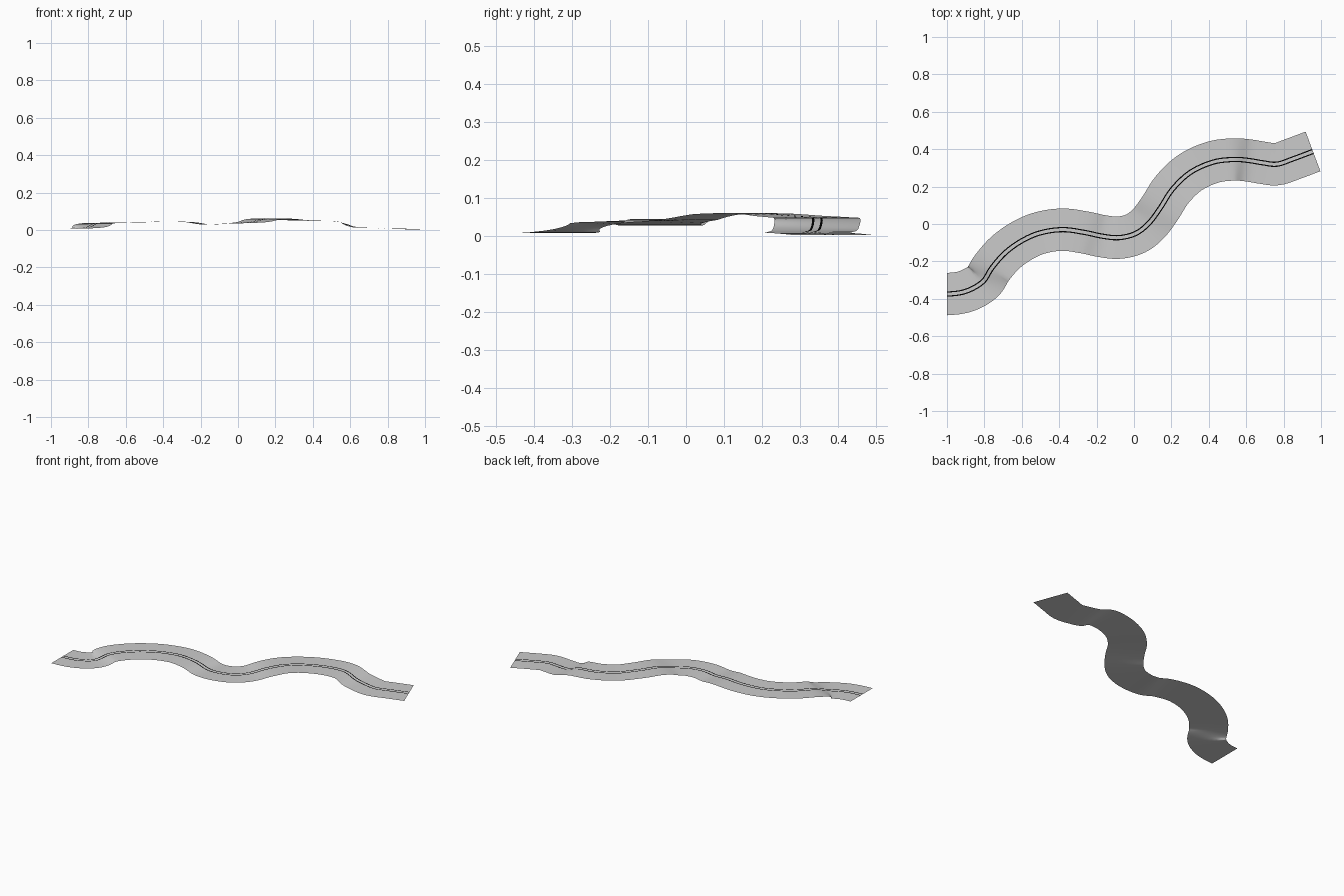
import bpy, bmesh
from mathutils import Vector

cube = bpy.data.objects.get("Cube")
if cube:
    bpy.data.objects.remove(cube, do_unlink=True)


def make_material(name, rgb):
    mat = bpy.data.materials.new(name)
    mat.use_nodes = True
    colour = (*rgb, 1.0)
    mat.diffuse_color = colour
    mat.node_tree.nodes["Principled BSDF"].inputs["Base Color"].default_value = colour
    return mat


grey = make_material("road grey", (0.6, 0.6, 0.6))
black = make_material("line black", (0.0, 0.0, 0.0))

# Centre line of the winding road: x, y, height
PATH = [Vector(p) for p in (
    (-1.0, -0.375, 0.008), (-0.9, -0.36, 0.008), (-0.81, -0.31, 0.012),
    (-0.76, -0.235, 0.034), (-0.69, -0.155, 0.038), (-0.6, -0.09, 0.04),
    (-0.5, -0.047, 0.042), (-0.38, -0.03, 0.045), (-0.26, -0.046, 0.042),
    (-0.17, -0.065, 0.029), (-0.08, -0.073, 0.033), (0.01, -0.05, 0.037),
    (0.08, 0.005, 0.043), (0.14, 0.085, 0.058), (0.205, 0.185, 0.06),
    (0.3, 0.275, 0.053), (0.42, 0.33, 0.049), (0.53, 0.345, 0.045),
    (0.61, 0.34, 0.018), (0.69, 0.327, 0.011), (0.765, 0.32, 0.009),
    (0.85, 0.348, 0.007), (0.957, 0.388, 0.003))]
STEPS = 6
HALF_WIDTH = 0.113


def spline(points):
    """Smooth path through all points, as (position, tangent) pairs."""
    pts = [2 * points[0] - points[1] * 1.0] + points + [2 * points[-1] - points[-2]]
    pts[0].y = points[0].y
    out = []
    for i in range(1, len(pts) - 2):
        a, b, c, d = pts[i - 1:i + 3]
        last = i == len(pts) - 3
        for k in range(STEPS + last):
            t = k / STEPS
            m, n = (c - a) / 2, (d - b) / 2
            pos = (b * (2*t**3 - 3*t**2 + 1) + m * (t**3 - 2*t**2 + t)
                   + c * (3*t**2 - 2*t**3) + n * (t**3 - t**2))
            tan = (b * (6*t*t - 6*t) + m * (3*t*t - 4*t + 1)
                   + c * (6*t - 6*t*t) + n * (3*t*t - 2*t))
            out.append((pos, tan))
    return out


samples = spline(PATH)
# Square off the first end
samples[0] = (samples[0][0], Vector((1, 0, 0)))


def ribbon(name, offsets, lift, mat):
    """Sweep a flat cross-section along the road."""
    bm = bmesh.new()
    previous = None
    for pos, tan in samples:
        side = Vector((-tan.y, tan.x, 0)).normalized()
        row = [bm.verts.new(pos + side * o + Vector((0, 0, lift))) for o in offsets]
        if previous:
            for j in range(len(row) - 1):
                bm.faces.new((previous[j], previous[j + 1], row[j + 1], row[j]))
        previous = row
    bmesh.ops.recalc_face_normals(bm, faces=bm.faces)
    if sum(f.normal.z for f in bm.faces) < 0:
        bmesh.ops.reverse_faces(bm, faces=bm.faces)
    for f in bm.faces:
        f.smooth = True
    mesh = bpy.data.meshes.new(name)
    bm.to_mesh(mesh)
    bm.free()
    mesh.materials.append(mat)
    obj = bpy.data.objects.new(name, mesh)
    bpy.context.scene.collection.objects.link(obj)
    return obj


# Road surface
ribbon("road_surface", [HALF_WIDTH * k / 4 for k in range(-4, 5)], 0.0, grey)

# Twin centre lines
for name, centre in (("left_centre_line", 0.011), ("right_centre_line", -0.011)):
    ribbon(name, (centre - 0.003, centre + 0.003), 0.0008, black)
